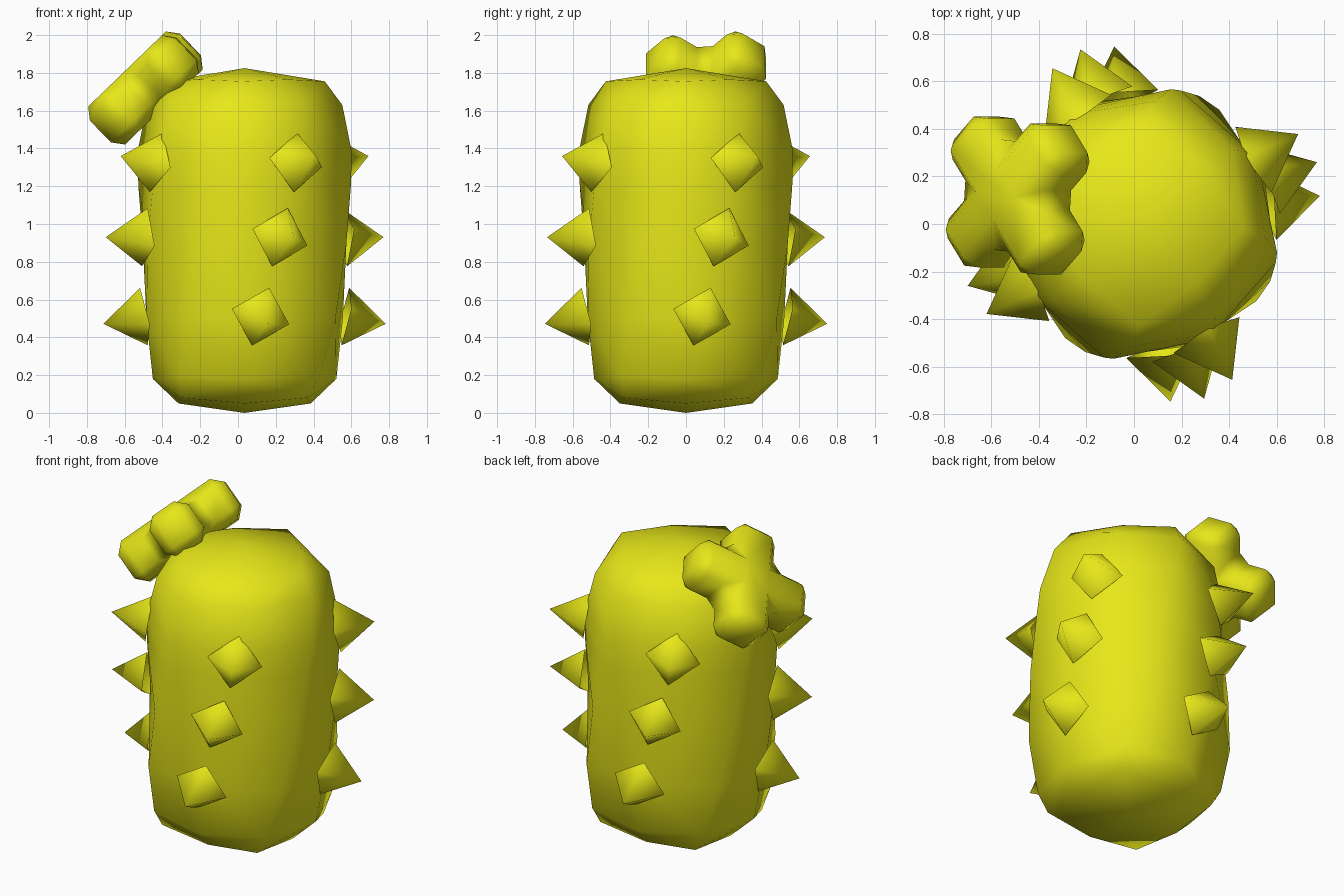
import bpy, bmesh, math
from mathutils import Vector, Matrix

cube = bpy.data.objects.get("Cube")
if cube:
    bpy.data.objects.remove(cube)

CENTRE = Vector((0.035, 0, 0))

yellow = bpy.data.materials.new("cactus yellow")
yellow.use_nodes = True
colour = (0.8, 0.8, 0.01, 1)
yellow.diffuse_color = colour
yellow.node_tree.nodes["Principled BSDF"].inputs["Base Color"].default_value = colour


def make_object(name, bm, matrix):
    bmesh.ops.recalc_face_normals(bm, faces=bm.faces)
    for f in bm.faces:
        f.smooth = True
    mesh = bpy.data.meshes.new(name)
    bm.to_mesh(mesh)
    bm.free()
    mesh.materials.append(yellow)
    ob = bpy.data.objects.new(name, mesh)
    ob.matrix_world = matrix
    bpy.context.collection.objects.link(ob)
    return ob


def axis_distance(p, q):
    return ((p.co + q.co) / 2).xy.length


# Body: twisted rounded box; each ring is
# (corner height, side height, corner radius, side radius, twist)
RINGS = [
    (0.08, 0.05, 0.47, 0.35, 0), (0.19, 0.18, 0.525, 0.487, 4),
    (0.5, 0.5, 0.58, 0.53, 11), (0.9, 0.9, 0.59, 0.55, 21),
    (1.2, 0.0 + 1.2, 0.585, 0.555, 29), (1.38, 1.38, 0.58, 0.55, 33),
    (1.63, 1.63, 0.52, 0.495, 39), (1.755, 1.765, 0.425, 0.34, 43),
]
bm = bmesh.new()
loops = []
for corner_z, side_z, corner, side, twist in RINGS:
    ring = []
    for i in range(8):
        a = math.radians(45 * i + twist)
        r, z = (corner, corner_z) if i % 2 else (side, side_z)
        ring.append(bm.verts.new((r * math.cos(a), r * math.sin(a), z)))
    loops.append(ring)
for low, high in zip(loops, loops[1:]):
    for i in range(8):
        j = (i + 1) % 8
        a, b, c, d = low[i], low[j], high[j], high[i]
        # split each twisted quad along its outward fold
        if axis_distance(a, c) > axis_distance(b, d):
            tris = (a, b, c), (a, c, d)
        else:
            tris = (a, b, d), (b, c, d)
        for tri in tris:
            bm.faces.new(tri)
for ring, z in ((loops[0], 0.0), (loops[-1], 1.825)):
    tip = bm.verts.new((0, 0, z))
    for i in range(8):
        bm.faces.new((ring[i], ring[(i + 1) % 8], tip))
make_object("body", bm, Matrix.Translation(CENTRE))

# Spikes: three rows of four open pyramids that follow the twist
ROWS = [  # name, height, base radius, azimuth, upward tilt, roll
    ("lower", 0.51, 0.54, 9, -10, 15),
    ("middle", 0.93, 0.56, 19.5, 0, 16),
    ("upper", 1.325, 0.54, 30, 9, 9),
]
for name, z, radius, azimuth, tilt, roll in ROWS:
    for k in range(4):
        bm = bmesh.new()
        bmesh.ops.create_cone(bm, cap_ends=False, segments=4, radius1=0.16,
                              radius2=0, depth=0.22,
                              matrix=Matrix.Translation((0, 0, 0.11)))
        bmesh.ops.remove_doubles(bm, verts=bm.verts, dist=0.001)
        place = (Matrix.Translation(CENTRE + Vector((0, 0, z)))
                 @ Matrix.Rotation(math.radians(azimuth + 90 * k), 4, 'Z')
                 @ Matrix.Translation((radius, 0, 0))
                 @ Matrix.Rotation(math.radians(90 - tilt), 4, 'Y')
                 @ Matrix.Rotation(math.radians(-roll), 4, 'Z'))
        make_object(f"{name}_spike_{k + 1}", bm, place)

# Flower: a chunky cross of four softened petals, tilted on the shoulder
LENGTH, WIDTH, THICK = 0.37, 0.135, 0.14
bm = bmesh.new()
outline = []
for k in range(4):
    turn = Matrix.Rotation(math.radians(90 * k), 4, 'Z')
    for x, y in ((LENGTH, -WIDTH), (LENGTH, WIDTH), (WIDTH, WIDTH)):
        outline.append(bm.verts.new(turn @ Vector((x, y, -THICK))))
base = bm.faces.new(outline)
top = bmesh.ops.extrude_face_region(bm, geom=[base], use_keep_orig=True)["geom"]
bmesh.ops.translate(bm, vec=(0, 0, 2 * THICK),
                    verts=[g for g in top if isinstance(g, bmesh.types.BMVert)])
flower = make_object("flower", bm,
                     Matrix.Translation((-0.49, 0.12, 1.72))
                     @ Matrix.Rotation(math.radians(-44), 4, 'Y')
                     @ Matrix.Rotation(math.radians(40), 4, 'Z'))
bevel = flower.modifiers.new("soften", 'BEVEL')
bevel.width = 0.06
bevel.segments = 1
bevel.limit_method = 'ANGLE'
